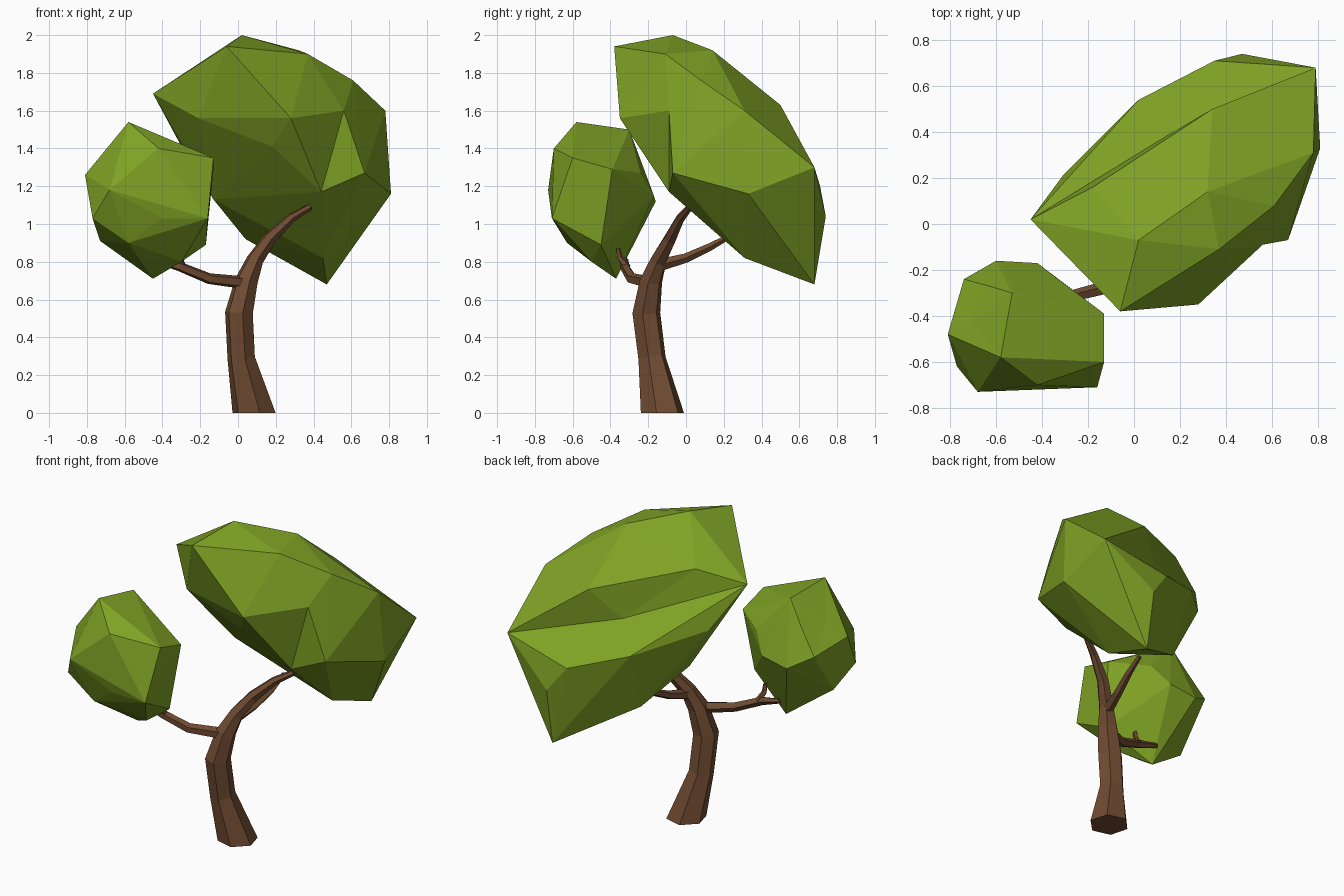
import bpy, bmesh, math
from mathutils import Vector

if "Cube" in bpy.data.objects:
    bpy.data.objects.remove(bpy.data.objects["Cube"])


def material(name, rgb):
    m = bpy.data.materials.new(name)
    m.diffuse_color = (*rgb, 1)
    m.use_nodes = True
    m.node_tree.nodes["Principled BSDF"].inputs["Base Color"].default_value = m.diffuse_color
    return m


LEAF = material("leaf green", (0.21, 0.36, 0.018))
BARK = material("bark brown", (0.165, 0.072, 0.032))


def finish(name, bm, mat):
    bmesh.ops.recalc_face_normals(bm, faces=bm.faces)
    me = bpy.data.meshes.new(name)
    bm.to_mesh(me)
    bm.free()
    me.materials.append(mat)
    ob = bpy.data.objects.new(name, me)
    bpy.context.collection.objects.link(ob)
    return ob


def hull(points):
    bm = bmesh.new()
    vs = [bm.verts.new(p) for p in points]
    bmesh.ops.convex_hull(bm, input=vs)
    bmesh.ops.delete(bm, geom=[v for v in bm.verts if not v.link_faces], context='VERTS')
    bmesh.ops.recalc_face_normals(bm, faces=bm.faces)
    bm.normal_update()
    return bm


def foliage(name, centre, corners, dents, ridges=(), push=1.04):
    """Faceted crown: shell around corners, some vertices pulled inward, some edges turned."""
    c = Vector(centre)
    corners = [Vector(p) for p in corners]
    shell = hull(corners)
    home = []
    for p in map(Vector, dents):
        d = p - c
        # distance along the ray to the shell
        s = min((f.verts[0].co - c).dot(f.normal) / d.dot(f.normal)
                for f in shell.faces if d.dot(f.normal) > 1e-6)
        home.append((c + d * max(s * push, 1), p))
    shell.free()
    bm = hull(corners + [h for h, _ in home])
    for v in bm.verts:
        for h, p in home:
            if (v.co - h).length < 1e-4:
                v.co = p
                break
    # turn the edge that separates each wanted pair of vertices
    for a, b in ridges:
        for e in bm.edges:
            tips = [v for f in e.link_faces for v in f.verts if v not in e.verts]
            if len(tips) == 2 and any((t.co - Vector(a)).length < 1e-3 and
                                      (u.co - Vector(b)).length < 1e-3
                                      for t, u in (tips, tips[::-1])):
                bmesh.utils.edge_rotate(e, True)
                break
    return finish(name, bm, LEAF)


def limb(name, path, sides=6, flat_base=False, phase=0.0):
    """Tapered faceted tube along (x, y, z, radius) stations."""
    bm = bmesh.new()
    pts = [Vector(p[:3]) for p in path]
    rings = []
    for i, p in enumerate(pts):
        d = (pts[min(i + 1, len(pts) - 1)] - pts[max(i - 1, 0)]).normalized()
        if flat_base and i == 0:
            d = Vector((0, 0, 1))
        u = Vector((0, 1, 0)) if abs(d.y) < 0.8 else Vector((1, 0, 0))
        u = (u - d * u.dot(d)).normalized()
        w = d.cross(u)
        ring = []
        for k in range(sides):
            a = 2 * math.pi * k / sides + phase
            ring.append(bm.verts.new(p + (u * math.cos(a) + w * math.sin(a)) * path[i][3]))
        rings.append(ring)
    for a, b in zip(rings, rings[1:]):
        for k in range(sides):
            n = (k + 1) % sides
            bm.faces.new((a[k], a[n], b[n], b[k]))
    bm.faces.new(rings[0])
    bm.faces.new(rings[-1])
    return finish(name, bm, BARK)


# Trunk sweeping up into the main branch
limb("trunk", [(0.085, -0.125, 0, 0.118), (0.017, -0.18, 0.29, 0.075),
               (0.005, -0.21, 0.53, 0.076), (0.045, -0.185, 0.70, 0.062),
               (0.09, -0.145, 0.81, 0.046), (0.165, -0.085, 0.92, 0.036),
               (0.28, -0.03, 1.03, 0.025), (0.38, 0.02, 1.09, 0.018)],
     flat_base=True, phase=math.radians(15))

# Side branches
limb("back_branch", [(0.08, -0.15, 0.78, 0.035), (0.12, 0.0, 0.82, 0.026),
                     (0.15, 0.13, 0.88, 0.021), (0.16, 0.24, 0.94, 0.014)], 5)
limb("left_branch", [(0.03, -0.20, 0.69, 0.035), (-0.15, -0.285, 0.71, 0.030),
                     (-0.31, -0.325, 0.775, 0.026), (-0.44, -0.32, 0.81, 0.015)], 5)
limb("twig", [(-0.29, -0.31, 0.77, 0.020), (-0.31, -0.35, 0.82, 0.016),
              (-0.31, -0.36, 0.87, 0.012)], 5)

# Large upper crown
LEFT, BACK, HOLLOW = (-0.45, 0.02, 1.69), (0.79, 0.68, 1.30), (0.17, 0.40, 1.45)
FRONT, LOW, SIDE = (0.56, -0.09, 1.60), (0.44, -0.09, 1.17), (-0.31, 0.21, 1.43)
foliage("large_crown", (0.2, 0.15, 1.35), [
    (-0.06, -0.38, 1.94), (0.02, -0.07, 2.0), (0.32, 0.14, 1.92), (0.37, -0.11, 1.90),
    (0.78, 0.31, 1.60), FRONT, (0.67, -0.07, 1.27),
    (0.81, 0.33, 1.16), BACK, (0.34, 0.50, 1.63), (0.28, -0.35, 1.56),
    LEFT, (-0.21, -0.22, 1.56), SIDE, (0.02, 0.54, 1.30),
    (0.35, 0.71, 1.20), (0.47, 0.74, 1.04), (0.47, 0.68, 0.68), (0.45, 0.31, 0.82),
    LOW, (0.04, 0.40, 0.92), (-0.13, 0.15, 1.13)],
    [HOLLOW, (-0.18, 0.16, 1.77), (0.61, 0.08, 1.76), (0.18, -0.23, 1.41)],
    [(FRONT, LOW), (HOLLOW, BACK), (HOLLOW, SIDE), (HOLLOW, LEFT)])

# Small lower crown
foliage("small_crown", (-0.46, -0.45, 1.12), [
    (-0.58, -0.58, 1.54), (-0.81, -0.48, 1.26), (-0.68, -0.73, 1.18), (-0.42, -0.70, 1.40),
    (-0.13, -0.60, 1.35), (-0.16, -0.71, 1.03), (-0.40, -0.70, 1.03), (-0.77, -0.62, 1.03),
    (-0.45, -0.37, 0.71), (-0.73, -0.45, 0.91), (-0.17, -0.45, 0.89), (-0.13, -0.39, 1.29),
    (-0.42, -0.17, 1.15), (-0.60, -0.16, 1.12), (-0.74, -0.24, 1.20),
    (-0.53, -0.30, 1.50), (-0.58, -0.63, 0.90), (-0.30, -0.50, 0.80)],
    [(-0.63, -0.27, 1.35), (-0.33, -0.24, 1.27), (-0.70, -0.42, 1.35)])
